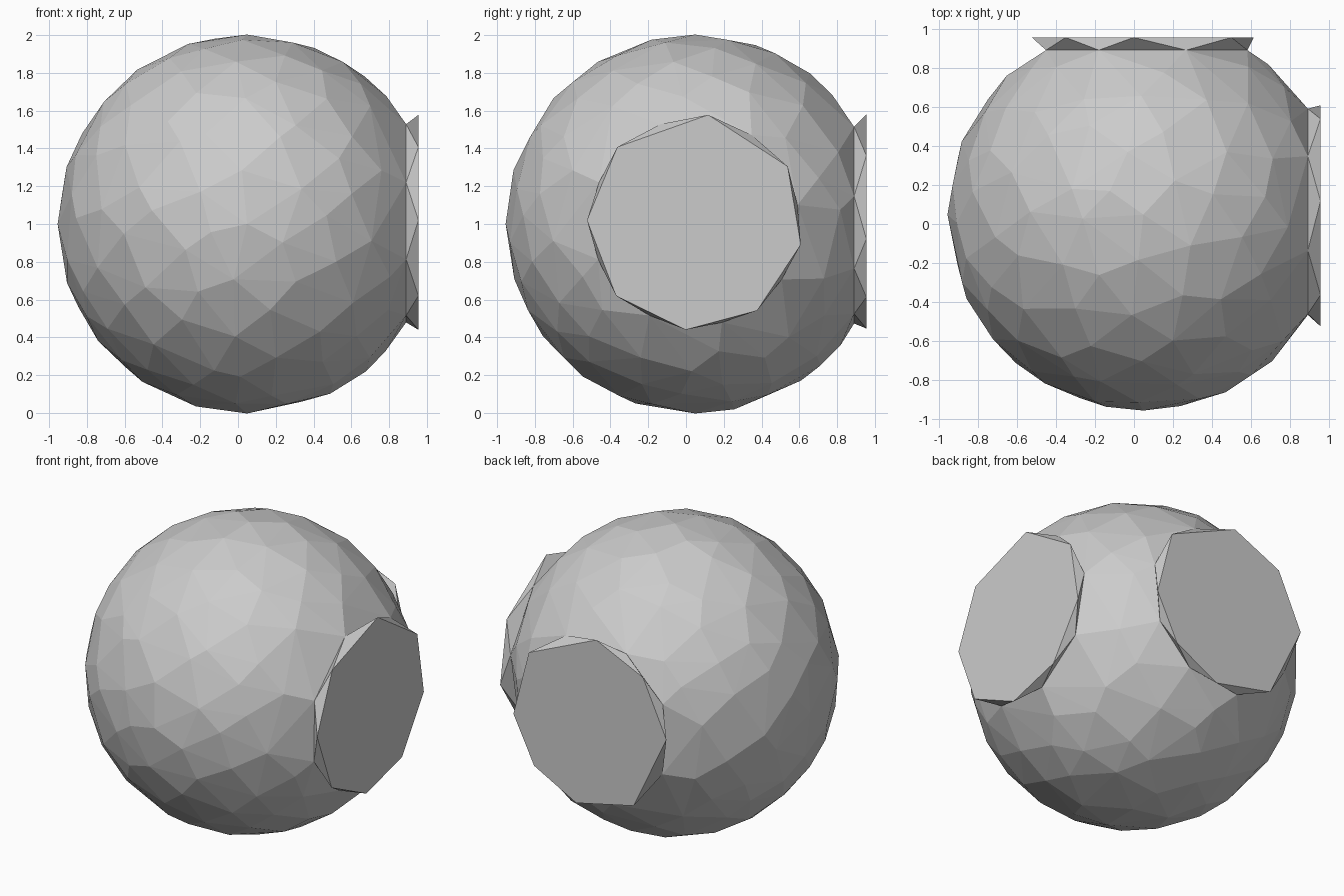
import bpy, bmesh, math, random
from mathutils import Vector

if "Cube" in bpy.data.objects:
    bpy.data.objects.remove(bpy.data.objects["Cube"])

random.seed(7)
C = Vector((0.048, 0.048, 1.0))   # ball centre
R = 1.003
CUT, OUT = 0.89, 0.955            # seat plane and outer face of each pad
PAD_R, SEAT_R = 0.572, 0.55
# corner angles of the slightly irregular octagonal pads
ANG = {'right': [31, 83, 136, 179, 223, 265, 305, 348],
       'back': [38, 95, 134, 176, 235, 280, 316, 351]}


def on_plane(side, dist, ang, r):
    a = math.radians(ang)
    u, z = 0.048 + r * math.cos(a), 1.01 + r * math.sin(a)
    return Vector((dist, u, z)) if side == 'right' else Vector((u, dist, z))


def seat_ring(side):
    a = ANG[side]
    mids = [(p + q) / 2 for p, q in zip(a, a[1:] + [a[0] + 360])]
    return [on_plane(side, CUT, m, SEAT_R) for m in mids]


def hull_object(name, pts, seats):
    """Faceted convex shell, left open where it meets a seat plane."""
    bm = bmesh.new()
    for p in pts:
        bm.verts.new(p)
    bmesh.ops.convex_hull(bm, input=bm.verts[:])
    bmesh.ops.recalc_face_normals(bm, faces=bm.faces[:])
    gone = [f for f in bm.faces for s in seats
            if all(abs(v.co['xy'.index('x' if s == 'right' else 'y')] - CUT) < 1e-4
                   for v in f.verts)]
    bmesh.ops.delete(bm, geom=list(set(gone)), context='FACES')
    bmesh.ops.dissolve_limit(bm, angle_limit=0.002, verts=bm.verts[:], edges=bm.edges[:])
    me = bpy.data.meshes.new(name)
    bm.to_mesh(me)
    bm.free()
    ob = bpy.data.objects.new(name, me)
    bpy.context.collection.objects.link(ob)
    return ob


# Ball: evenly scattered, jittered points, with clear space around the seats
N = 200
dirs = [Vector((0, 0, 1)), Vector((0, 0, -1)), Vector((-1, 0, 0)), Vector((0, -1, 0))]
fixed = list(dirs)
for i in range(N):
    z = 1 - (2 * i + 1) / N
    t = i * math.pi * (3 - math.sqrt(5))
    s = math.sqrt(1 - z * z)
    d = Vector((s * math.cos(t), s * math.sin(t), z))
    d = (d + Vector([random.uniform(-0.05, 0.05) for _ in range(3)])).normalized()
    if max(d.x, d.y) < 0.77 and all((d - f).length > 0.17 for f in fixed):
        dirs.append(d)
pts = [C + d * R for d in dirs]
for side in ANG:
    pts += seat_ring(side)
ball = hull_object('ball', pts, list(ANG))

# Flat octagonal pads on the right and back
for side, angs in ANG.items():
    face = [on_plane(side, OUT, a, PAD_R) for a in angs]
    hull_object(side + '_pad', face + seat_ring(side), [side])
